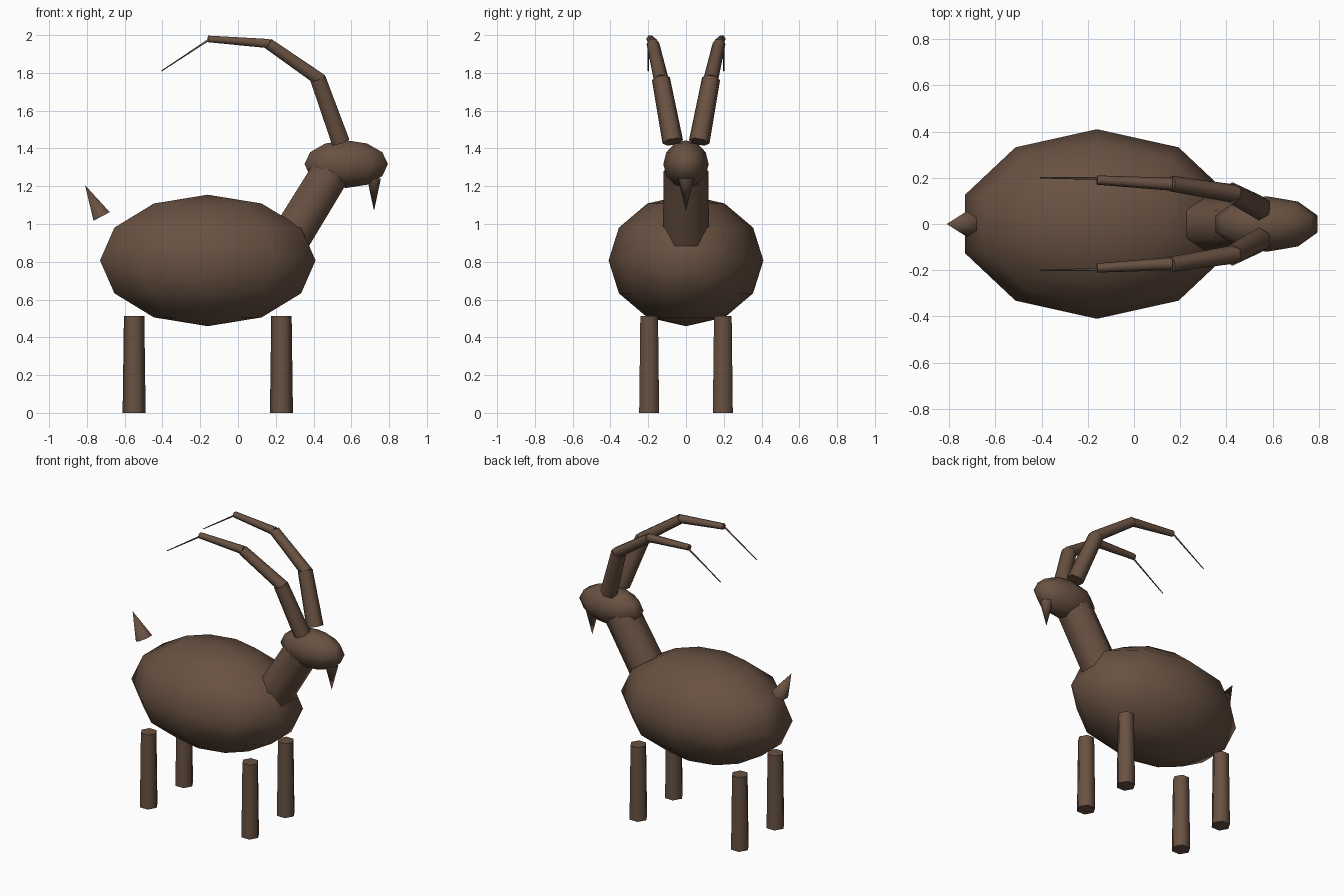
import bpy
import math
from mathutils import Vector, Matrix

cube = bpy.data.objects.get("Cube")
if cube:
    bpy.data.objects.remove(cube, do_unlink=True)

# Single brown hide colour
brown = bpy.data.materials.new("brown_hide")
brown.use_nodes = True
colour = (0.14, 0.083, 0.054, 1)
brown.diffuse_color = colour
brown.node_tree.nodes["Principled BSDF"].inputs["Base Color"].default_value = colour


def finish(name, angle):
    obj = bpy.context.object
    obj.name = name
    obj.data.materials.append(brown)
    bpy.ops.object.shade_smooth_by_angle(angle=math.radians(angle))
    return obj


def ellipsoid(name, centre, radii):
    bpy.ops.mesh.primitive_uv_sphere_add(segments=10, ring_count=6, radius=1)
    obj = bpy.context.object
    obj.data.transform(Matrix.Diagonal((*radii, 1)))
    obj.location = centre
    return finish(name, 80)


def limb(name, start, end, r_start, r_end, spin=0):
    """Six-sided tapered tube from start to end; spin turns it about its axis."""
    start, end = Vector(start), Vector(end)
    axis = (end - start).normalized()
    side = Vector((0, 1, 0))
    side = (side - axis * side.dot(axis)).normalized()
    frame = Matrix((side, axis.cross(side), axis)).transposed().to_4x4()
    bpy.ops.mesh.primitive_cone_add(vertices=6, radius1=r_start, radius2=r_end,
                                    depth=(end - start).length)
    obj = bpy.context.object
    # Primitive corners begin on local Y, so a quarter turn puts one on "side"
    turn = Matrix.Rotation(math.radians(90 + spin), 4, 'Z')
    obj.data.transform(Matrix.Translation((start + end) / 2) @ frame @ turn)
    return finish(name, 65)


# Body, neck and head
ellipsoid("body", (-0.16, 0, 0.807), (0.6, 0.41, 0.348))
limb("neck", (0.25, 0, 0.88), (0.495, 0, 1.28), 0.123, 0.118)
ellipsoid("head", (0.573, 0, 1.317), (0.232, 0.12, 0.126))

# Beard and tail
limb("beard", (0.72, 0, 1.24), (0.72, 0, 1.07), 0.042, 0)
limb("tail", (-0.722, 0, 1.04), (-0.81, 0, 1.206), 0.056, 0)

# Horn pieces: start, end (left side), start radius, end radius
horn = [
    ((0.543, 0.07, 1.435), (0.423, 0.133, 1.77), 0.055, 0.048),
    ((0.44, 0.13, 1.76), (0.16, 0.175, 1.955), 0.04, 0.034),
    ((0.165, 0.172, 1.955), (-0.16, 0.19, 1.98), 0.028, 0.02),
    ((-0.155, 0.197, 1.975), (-0.405, 0.2, 1.81), 0.006, 0.003),
]
for label, sign in (("left", 1), ("right", -1)):
    for i, (a, b, ra, rb) in enumerate(horn, 1):
        limb(f"{label}_horn_{i}", (a[0], sign * a[1], a[2]),
             (b[0], sign * b[1], b[2]), ra, rb)
    # Legs with corners pointing along the body
    for end, x in (("front", 0.23), ("back", -0.55)):
        limb(f"{end}_{label}_leg", (x, sign * 0.195, 0), (x, sign * 0.195, 0.513),
             0.061, 0.054, spin=30)
